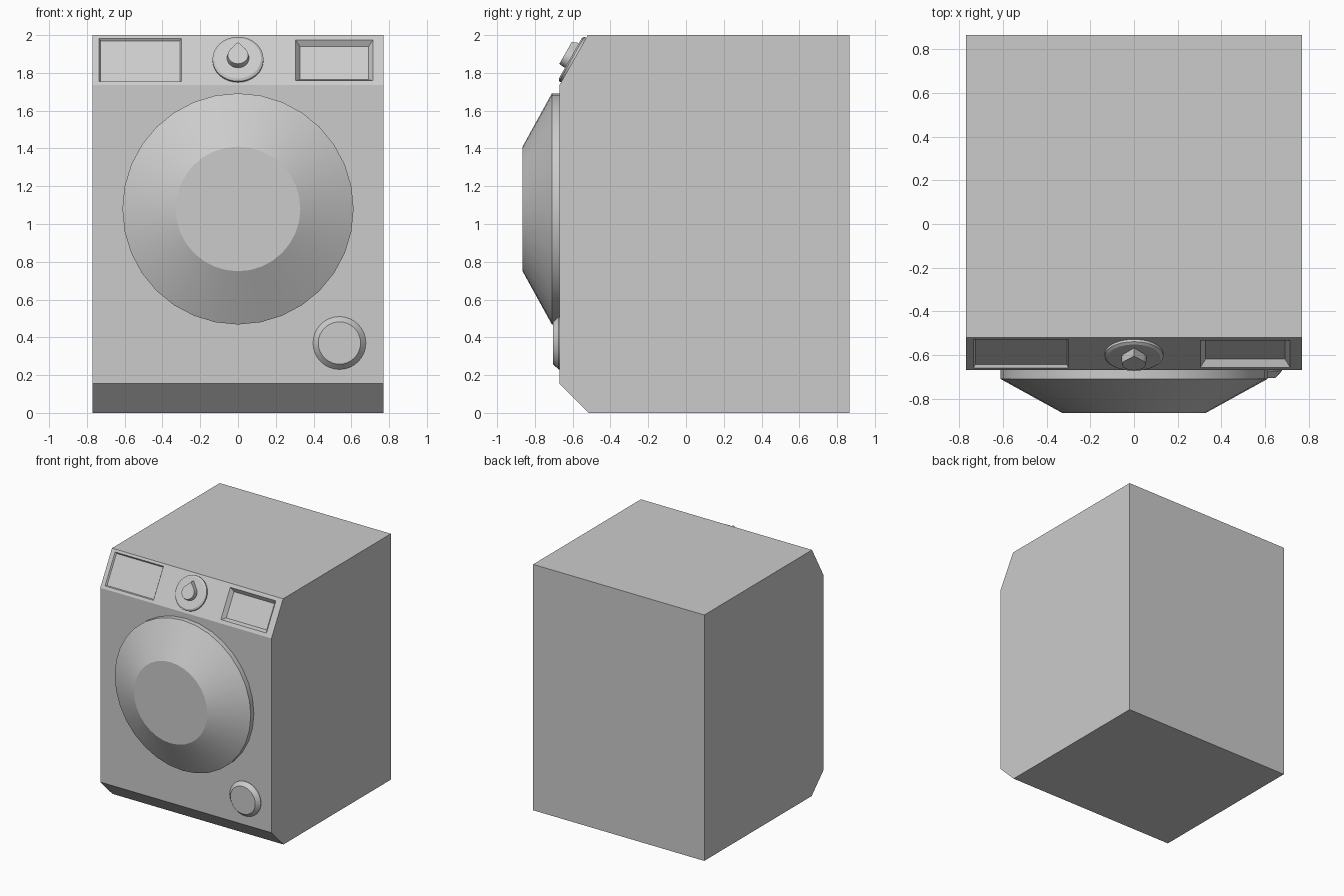
import bpy, bmesh, math
from mathutils import Matrix, Vector

if "Cube" in bpy.data.objects:
    bpy.data.objects.remove(bpy.data.objects["Cube"])


def make(name, bm, matrix=None, smooth=None):
    bmesh.ops.recalc_face_normals(bm, faces=bm.faces)
    me = bpy.data.meshes.new(name)
    bm.to_mesh(me)
    bm.free()
    ob = bpy.data.objects.new(name, me)
    bpy.context.collection.objects.link(ob)
    if matrix:
        me.transform(matrix)
    if smooth:
        bpy.ops.object.select_all(action='DESELECT')
        ob.select_set(True)
        bpy.context.view_layer.objects.active = ob
        bpy.ops.object.shade_smooth_by_angle(angle=math.radians(smooth))
    return ob


def loft(name, loops, matrix=None, smooth=None):
    """Skin a stack of equal-length point loops and cap both ends."""
    bm = bmesh.new()
    rows = [[bm.verts.new(p) for p in loop] for loop in loops]
    n = len(rows[0])
    for a, b in zip(rows, rows[1:]):
        for i in range(n):
            j = (i + 1) % n
            bm.faces.new((a[i], a[j], b[j], b[i]))
    bm.faces.new(rows[0])
    bm.faces.new(rows[-1])
    return make(name, bm, matrix, smooth)


def disc(name, profile, matrix, sides=32, smooth=25):
    """Turned part from (radius, height) pairs."""
    return loft(name, [[(r * math.sin(2 * math.pi * i / sides),
                         r * math.cos(2 * math.pi * i / sides), h)
                        for i in range(sides)] for r, h in profile], matrix, smooth)


def rect(x0, x1, y0, y1, z, inset=0):
    return [(x0 + inset, y0 + inset, z), (x1 - inset, y0 + inset, z),
            (x1 - inset, y1 - inset, z), (x0 + inset, y1 - inset, z)]


def face_frame(x, y, z, up):
    """Local Y runs up the surface, local Z points out of it."""
    up = Vector(up).normalized()
    side = Vector((1, 0, 0))
    m = Matrix((side, up, side.cross(up))).transposed().to_4x4()
    m.translation = (x, y, z)
    return m


# Cabinet with chamfered front top and bottom edges
side = [(-0.67, 0.155), (-0.515, 0), (0.865, 0), (0.865, 2), (-0.52, 2), (-0.67, 1.735)]
body = loft("cabinet", [[(x, y, z) for y, z in side] for x in (-0.77, 0.77)])

# Recessed drawer and display in the sloping control panel
panel = face_frame(0, -0.595, 1.8675, (0, 0.15, 0.265))
for name, box, depth, flare in (
        ("drawer_cutter", (-0.735, -0.30, -0.13, 0.132), 0.012, 0.008),
        ("display_cutter", (0.305, 0.715, -0.125, 0.123), 0.03, 0.023)):
    cutter = loft(name, [rect(*box, -depth, flare), rect(*box, 0),
                         rect(*box, 0.05)], panel)
    cutter.hide_render = True
    cutter.hide_set(True)
    mod = body.modifiers.new(name, 'BOOLEAN')
    mod.operation = 'DIFFERENCE'
    mod.solver = 'EXACT'
    mod.object = cutter

# Bake the recesses and drop the cutters
bpy.context.view_layer.update()
baked = bpy.data.meshes.new_from_object(
    body.evaluated_get(bpy.context.evaluated_depsgraph_get()))
cutters = [m.object for m in body.modifiers]
body.modifiers.clear()
body.data = baked
for c in cutters:
    bpy.data.objects.remove(c)

# Dial plate and teardrop knob
disc("dial_plate", [(0.135, -0.01), (0.135, 0.012), (0.122, 0.02)], panel)


def teardrop(r, tip, h, n=24):
    start = math.radians(40)
    pts = [(0, tip, h)]
    for i in range(n + 1):
        a = start + (2 * math.pi - 2 * start) * i / n
        pts.append((r * math.sin(a), r * math.cos(a), h))
    return pts


loft("dial_knob", [teardrop(0.058, 0.092, 0.01), teardrop(0.058, 0.09, 0.03),
                   teardrop(0.054, 0.078, 0.056)], panel, 25)

# Round door and filter cap on the flat front
disc("door", [(0.612, -0.02), (0.612, 0.04), (0.33, 0.195)],
     face_frame(0, -0.67, 1.08, (0, 0, 1)))
disc("filter_cap", [(0.14, -0.01), (0.14, 0.004), (0.112, 0.035)],
     face_frame(0.537, -0.67, 0.37, (0, 0, 1)))
